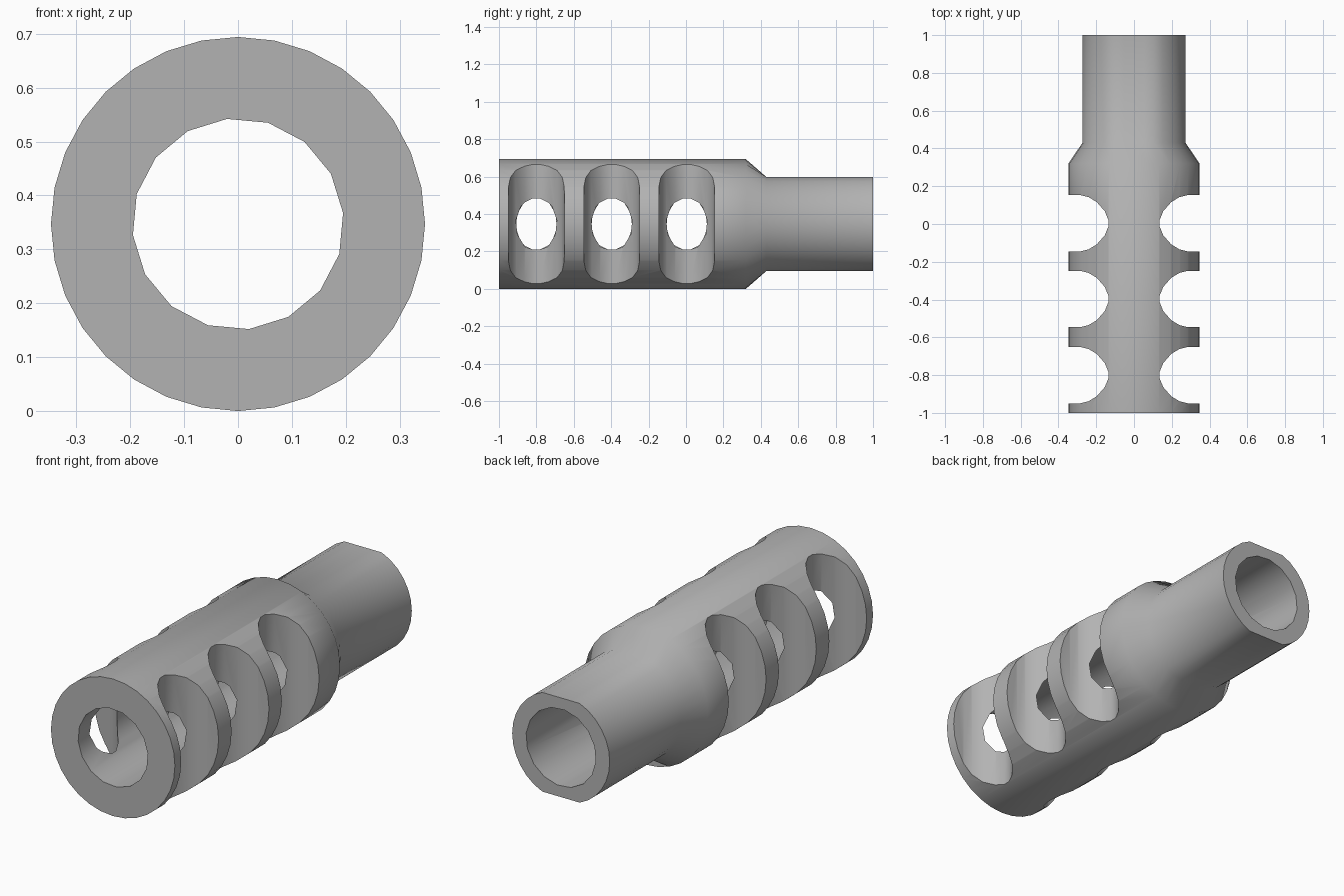
import bpy, bmesh
from math import sin, cos, pi, radians

if "Cube" in bpy.data.objects:
    bpy.data.objects.remove(bpy.data.objects["Cube"])

CZ = 0.347          # height of the bore axis
R = 0.347           # main tube radius


def loft(name, rings):
    """Closed solid skinned through equal-length rings of points."""
    bm = bmesh.new()
    loops = [[bm.verts.new(p) for p in ring] for ring in rings]
    n = len(loops[0])
    for a, b in zip(loops, loops[1:]):
        for i in range(n):
            j = (i + 1) % n
            bm.faces.new((a[i], a[j], b[j], b[i]))
    bm.faces.new(loops[0])
    bm.faces.new(loops[-1])
    bmesh.ops.recalc_face_normals(bm, faces=bm.faces)
    me = bpy.data.meshes.new(name)
    bm.to_mesh(me)
    bm.free()
    ob = bpy.data.objects.new(name, me)
    bpy.context.collection.objects.link(ob)
    return ob


def ring(y, r, n, limit=9.0, turn=0.0):
    """Circle across the y axis; limit clamps the height into wrench flats."""
    pts = []
    for i in range(n):
        a = 2 * pi * i / n + turn
        z = max(-limit, min(limit, r * sin(a)))
        pts.append((r * cos(a), y, CZ + z))
    return pts


def slot(side, y):
    """Upright U-shaped cutter for one side port."""
    half = [(0.5, 0.15), (0.283, 0.149), (0.24, 0.138),
            (0.197, 0.112), (0.155, 0.064), (0.136, 0.018)]
    prof = half + [(px, -py) for px, py in reversed(half)]
    return loft("port_cutter", [[(side * px, y + py, z) for px, py in prof]
                                for z in (-0.2, 0.9)])


# Tube with tapered shoulder and flattened rear sleeve
body = loft("muzzle_brake_body", [
    ring(-1.0, R, 32),
    ring(0.32, R, 32),
    ring(0.43, 0.273, 32, 0.251),
    ring(1.0, 0.273, 32, 0.251),
])

# Dark grey metal
metal = bpy.data.materials.new("dark_metal")
metal.diffuse_color = (0.45, 0.45, 0.45, 1)
metal.use_nodes = True
metal.node_tree.nodes["Principled BSDF"].inputs["Base Color"].default_value = metal.diffuse_color
body.data.materials.append(metal)

# Central bore and three pairs of side ports
cutters = [loft("bore_cutter", [ring(y, 0.196, 16, turn=radians(6)) for y in (-1.2, 1.2)])]
for y in (-0.8, -0.397, 0.004):
    for side in (-1, 1):
        cutters.append(slot(side, y))

bpy.context.view_layer.objects.active = body
body.select_set(True)
for c in cutters:
    c.hide_render = True
    c.data.materials.append(metal)
    m = body.modifiers.new("cut", 'BOOLEAN')
    m.operation = 'DIFFERENCE'
    m.solver = 'EXACT'
    m.object = c
    bpy.ops.object.modifier_apply(modifier=m.name)
for c in cutters:
    bpy.data.objects.remove(c)

bpy.ops.object.shade_smooth_by_angle(angle=radians(42))
